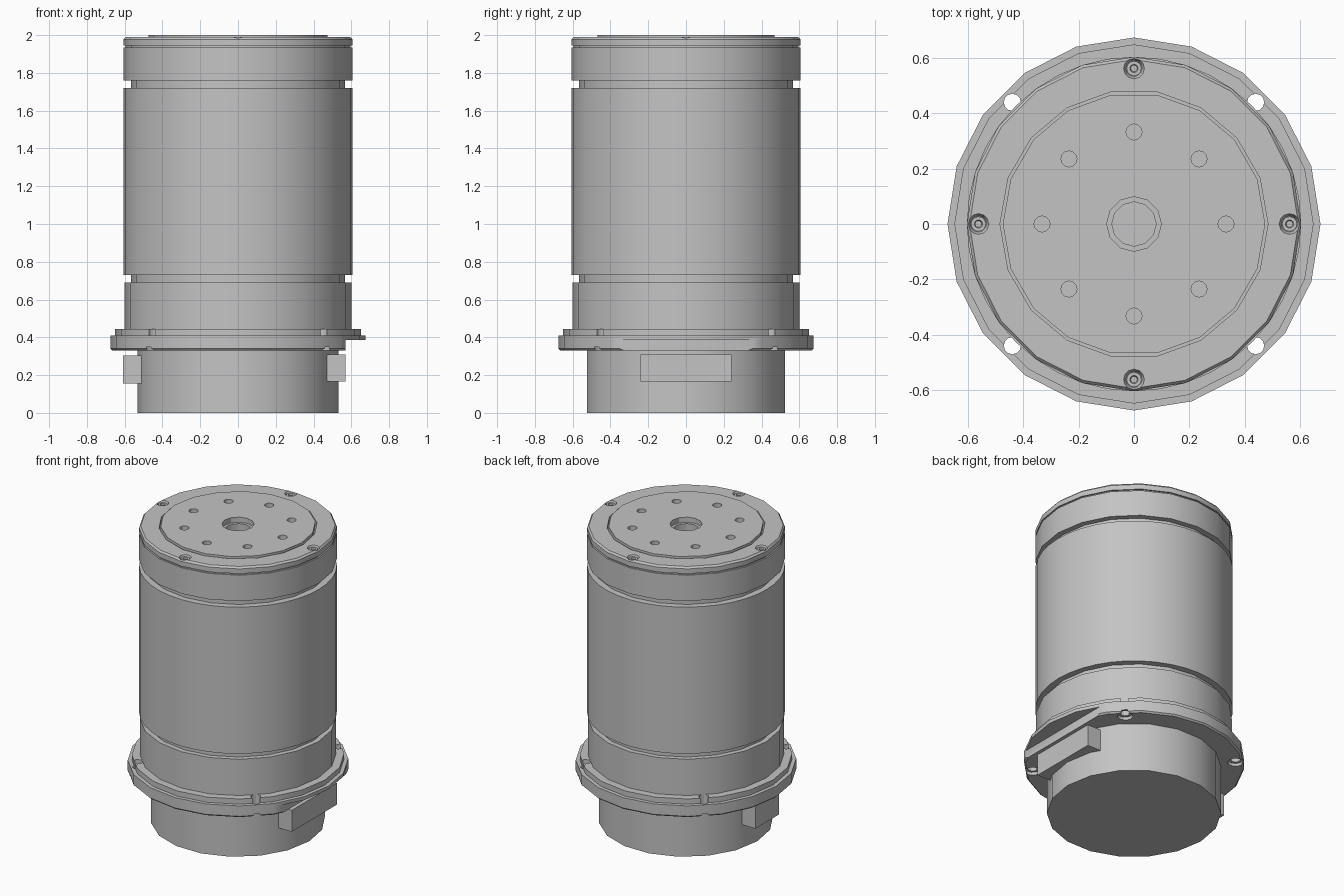
import bpy, bmesh
from math import cos, sin, pi, radians

cube = bpy.data.objects.get("Cube")
if cube:
    bpy.data.objects.remove(cube, do_unlink=True)

grey = bpy.data.materials.new("machined grey")
grey.use_nodes = True
colour = (0.55, 0.55, 0.55, 1)
grey.diffuse_color = colour
grey.node_tree.nodes["Principled BSDF"].inputs["Base Color"].default_value = colour


def lathe(bm, profile, sides, x=0, y=0):
    """Closed solid turned from (radius, height) points, listed bottom to top."""
    rings = []
    for r, z in profile:
        rings.append([bm.verts.new((x + r * cos(2 * pi * i / sides),
                                    y + r * sin(2 * pi * i / sides), z))
                      for i in range(sides)])
    for a, b in zip(rings, rings[1:]):
        for i in range(sides):
            j = (i + 1) % sides
            bm.faces.new((a[i], a[j], b[j], b[i]))
    bm.faces.new(rings[0][::-1])
    bm.faces.new(rings[-1])


def box(bm, x, y, z):
    """Box spanning the given (low, high) ranges."""
    made = bmesh.ops.create_cube(bm, size=1)["verts"]
    for v in made:
        v.co = [lo + (hi - lo) * (c + 0.5) for c, (lo, hi) in zip(v.co, (x, y, z))]


def finish(name, bm):
    bmesh.ops.recalc_face_normals(bm, faces=bm.faces[:])
    mesh = bpy.data.meshes.new(name)
    bm.to_mesh(mesh)
    bm.free()
    mesh.materials.append(grey)
    ob = bpy.data.objects.new(name, mesh)
    bpy.context.collection.objects.link(ob)
    return ob


def turned(name, profile, sides=20):
    bm = bmesh.new()
    lathe(bm, profile, sides)
    return finish(name, bm)


def block(name, x, y, z):
    bm = bmesh.new()
    box(bm, x, y, z)
    return finish(name, bm)


def cut(target, cutter):
    """Subtract the cutter, keeping it available for other parts."""
    mod = target.modifiers.new("cut", "BOOLEAN")
    mod.operation = "DIFFERENCE"
    mod.solver = "EXACT"
    mod.object = cutter
    bpy.context.view_layer.objects.active = target
    bpy.ops.object.modifier_apply(modifier=mod.name)


def around(count, radius, start=0):
    for i in range(count):
        a = radians(start) + 2 * pi * i / count
        yield radius * cos(a), radius * sin(a)


# Base and side connectors
base = turned("base", [(0.533, 0), (0.533, 0.36)], 18)
wide = block("wide_connector", (0.47, 0.57), (-0.24, 0.24), (0.165, 0.31))
narrow = block("narrow_connector", (-0.61, -0.5), (-0.12, 0.13), (0.155, 0.305))

# Stepped mounting flange
flange = turned("mounting_flange", [(0.665, 0.33), (0.675, 0.34), (0.675, 0.41),
                                    (0.65, 0.41), (0.65, 0.445)])

# Cylindrical body, with a narrower core showing in the grooves
lower = turned("lower_housing", [(0.6, 0.44), (0.6, 0.69)])
core = turned("groove_core", [(0.567, 0.6), (0.567, 1.8)])
sleeve = turned("main_sleeve", [(0.605, 0.73), (0.605, 1.72)], 40)
upper = turned("upper_housing", [(0.605, 1.76), (0.605, 1.935), (0.595, 1.935), (0.595, 1.955)])
cap = turned("cap_ring", [(0.605, 1.945), (0.605, 1.978), (0.595, 1.99)])
disc = turned("output_disc", [(0.49, 1.85), (0.49, 1.965), (0.475, 1.965), (0.475, 2.0)], 18)

# Flange notch beside the wide connector
notch = block("notch_cutter", (0.57, 0.8), (-0.5, 0.5), (0.2, 0.387))

# Counterbored flange holes
bm = bmesh.new()
for x, y in around(4, 0.623, 45):
    lathe(bm, [(0.048, 0.3), (0.048, 0.35), (0.031, 0.35), (0.031, 0.5)], 12, x, y)
flange_holes = finish("flange_hole_cutter", bm)

# Disc seat and disc holes
seat = turned("disc_seat_cutter", [(0.485, 1.85), (0.485, 2.1)], 18)
bm = bmesh.new()
for x, y in around(8, 0.333):
    lathe(bm, [(0.029, 1.93), (0.029, 2.1)], 12, x, y)
lathe(bm, [(0.08, 1.88), (0.08, 1.965), (0.099, 1.965), (0.099, 2.1)], 12)
disc_holes = finish("disc_hole_cutter", bm)

# Screw pockets in the cap
bm = bmesh.new()
for x, y in around(4, 0.563):
    lathe(bm, [(0.029, 1.968), (0.038, 1.991), (0.038, 2.1)], 12, x, y)
pockets = finish("screw_pocket_cutter", bm)

for target, cutter in ((flange, notch), (flange, flange_holes), (upper, seat),
                       (cap, seat), (cap, pockets), (disc, disc_holes)):
    cut(target, cutter)
for cutter in (notch, flange_holes, seat, disc_holes, pockets):
    bpy.data.objects.remove(cutter, do_unlink=True)

# Socket screws
screws = []
for i, (x, y) in enumerate(around(4, 0.563)):
    bm = bmesh.new()
    lathe(bm, [(0.027, 1.955), (0.027, 1.982), (0.015, 1.982), (0.012, 1.972)], 12, x, y)
    screws.append(finish(f"cap_screw_{i + 1}", bm))

# Smooth the round parts, keeping crisp edges
bpy.ops.object.select_all(action="DESELECT")
for ob in (base, flange, lower, core, sleeve, upper, cap, disc, *screws):
    ob.select_set(True)
bpy.context.view_layer.objects.active = base
bpy.ops.object.shade_smooth_by_angle(angle=radians(30))
